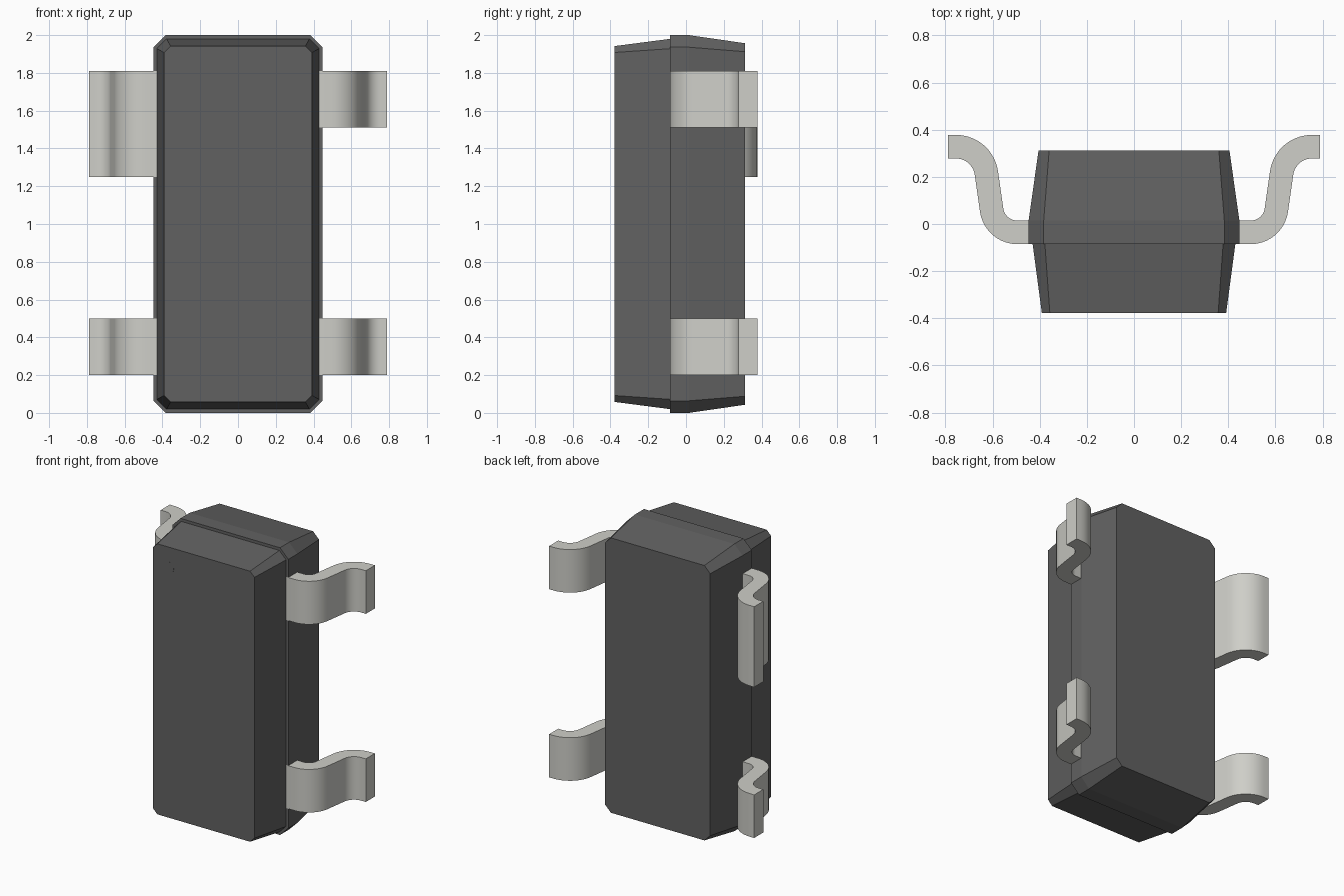
import bpy, bmesh
from math import cos, sin, radians, pi

if "Cube" in bpy.data.objects:
    bpy.data.objects.remove(bpy.data.objects["Cube"])


def material(name, rgb):
    m = bpy.data.materials.new(name)
    m.diffuse_color = (*rgb, 1)
    m.use_nodes = True
    m.node_tree.nodes["Principled BSDF"].inputs["Base Color"].default_value = m.diffuse_color
    return m


DARK = material("dark_plastic", (0.12, 0.12, 0.12))
METAL = material("tinned_metal", (0.62, 0.62, 0.58))


def loft(name, rings, mat, smooth=False):
    """Skin a stack of equal-length point rings and cap both ends."""
    bm = bmesh.new()
    loops = [[bm.verts.new(p) for p in ring] for ring in rings]
    n = len(loops[0])
    for a, b in zip(loops, loops[1:]):
        for i in range(n):
            j = (i + 1) % n
            bm.faces.new((a[i], a[j], b[j], b[i]))
    bm.faces.new(loops[0])
    bm.faces.new(loops[-1])
    bmesh.ops.recalc_face_normals(bm, faces=bm.faces)
    me = bpy.data.meshes.new(name)
    bm.to_mesh(me)
    bm.free()
    me.materials.append(mat)
    ob = bpy.data.objects.new(name, me)
    bpy.context.collection.objects.link(ob)
    if smooth:
        bpy.ops.object.select_all(action='DESELECT')
        ob.select_set(True)
        bpy.context.view_layer.objects.active = ob
        bpy.ops.object.shade_smooth_by_angle(angle=radians(30))
    return ob


def octagon(y, hx, hz, c):
    """Rectangle with chamfered corners, centred on z = 1."""
    pts = [(hx, hz - c), (hx - c, hz), (c - hx, hz), (-hx, hz - c),
           (-hx, c - hz), (c - hx, -hz), (hx - c, -hz), (hx, c - hz)]
    return [(x, y, 1 + z) for x, z in pts]


# Moulded body: wider rear half with a flat band, stepped-in front half
loft("body_rear", [octagon(-0.085, 0.447, 1.0, 0.064),
                   octagon(0.015, 0.447, 1.0, 0.064),
                   octagon(0.312, 0.405, 0.957, 0.045)], DARK)
loft("body_front", [octagon(-0.378, 0.391, 0.942, 0.034),
                    octagon(-0.085, 0.43, 0.98, 0.052)], DARK)

# Orientation dot, almost flush with the front face
loft("orientation_dot", [[(-0.27 + 0.04 * cos(i * pi / 12), y,
                           1.8 + 0.04 * sin(i * pi / 12)) for i in range(24)]
                         for y in (-0.3785, -0.37)], DARK)


def arc(cx, cy, r, a0, a1, n=10):
    return [(cx + r * cos(radians(a0 + (a1 - a0) * i / n)),
             cy + r * sin(radians(a0 + (a1 - a0) * i / n))) for i in range(n + 1)]


# Gull-wing lead cross-section, seen from above
outer = [(0.43, -0.0855)] + arc(0.495, 0.0745, 0.16, -90, -8) \
    + arc(0.755, 0.198, 0.08, 172, 90) + [(0.79, 0.278)]
inner = [(0.43, 0.0145)] + arc(0.495, 0.0745, 0.06, -90, -8) \
    + arc(0.755, 0.198, 0.18, 172, 90) + [(0.79, 0.378)]
profile = outer + inner[::-1]

for name, side, z0, z1 in (("lead_right_lower", 1, 0.2, 0.5),
                           ("lead_right_upper", 1, 1.51, 1.81),
                           ("lead_left_lower", -1, 0.2, 0.5),
                           ("lead_left_upper_wide", -1, 1.25, 1.81)):
    loft(name, [[(side * x, y, z) for x, y in profile] for z in (z0, z1)],
         METAL, smooth=True)
